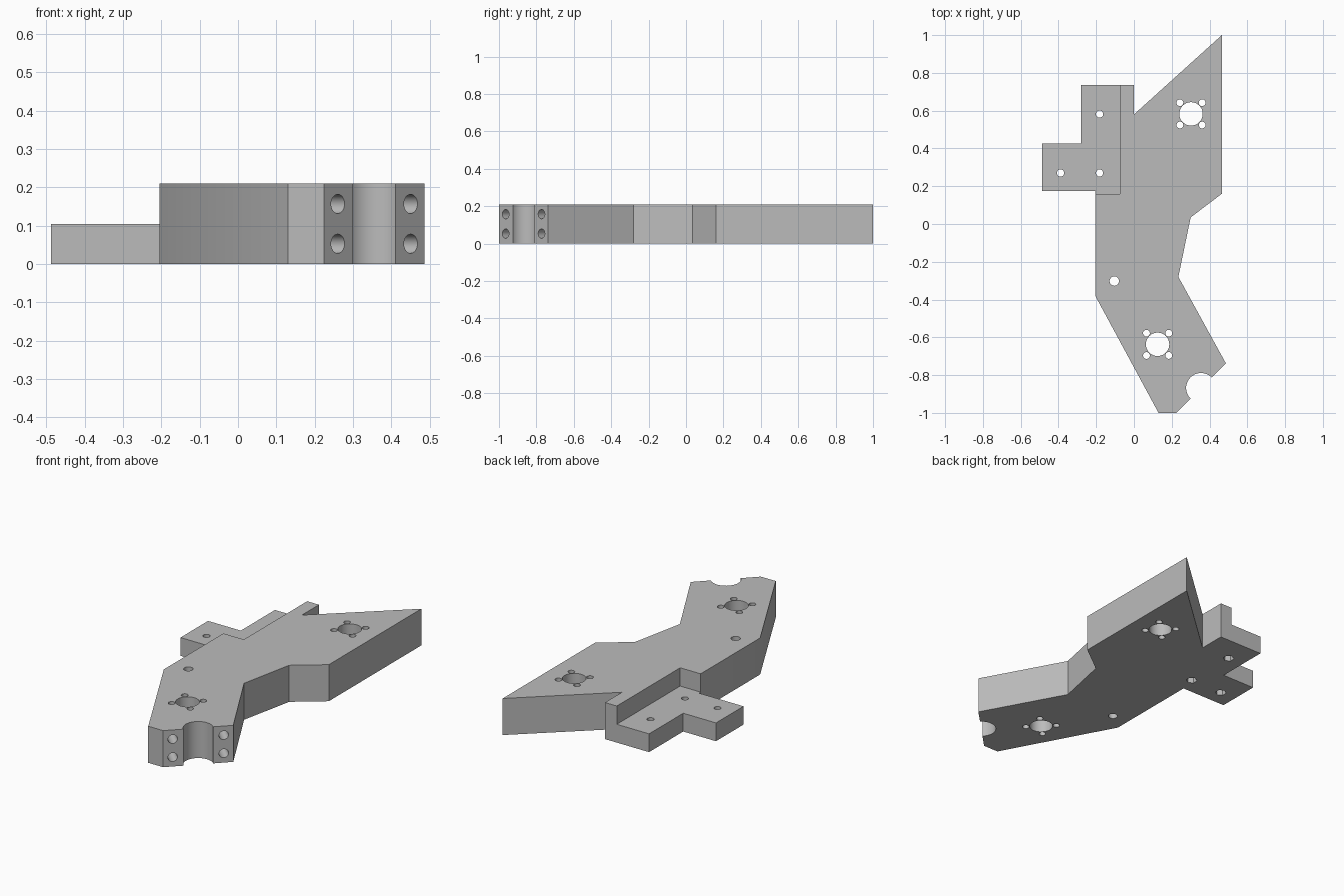
import bpy, bmesh, math
from mathutils import Matrix, Vector

HEIGHT = 0.21
LEDGE = 0.105

cube = bpy.data.objects.get("Cube")
if cube:
    bpy.data.objects.remove(cube, do_unlink=True)

grey = bpy.data.materials.new("matte grey")
grey.use_nodes = True
grey.diffuse_color = (0.5, 0.5, 0.5, 1)
grey.node_tree.nodes["Principled BSDF"].inputs["Base Color"].default_value = (0.5, 0.5, 0.5, 1)


def make_object(name, bm):
    bmesh.ops.recalc_face_normals(bm, faces=bm.faces)
    mesh = bpy.data.meshes.new(name)
    bm.to_mesh(mesh)
    bm.free()
    mesh.materials.append(grey)
    obj = bpy.data.objects.new(name, mesh)
    bpy.context.collection.objects.link(obj)
    return obj


def prism(name, outline, z0, z1):
    bm = bmesh.new()
    face = bm.faces.new([bm.verts.new((x, y, z0)) for x, y in outline])
    top = bmesh.ops.extrude_face_region(bm, geom=[face])["geom"]
    verts = [v for v in top if isinstance(v, bmesh.types.BMVert)]
    bmesh.ops.translate(bm, verts=verts, vec=(0, 0, z1 - z0))
    return make_object(name, bm)


def drill(centre, radius, depth, axis=(0, 0, 1), sides=32):
    """Cut a round (or polygonal) hole centred on a point."""
    bm = bmesh.new()
    turn = Vector(axis).to_track_quat("Z", "Y").to_matrix().to_4x4()
    bmesh.ops.create_cone(bm, cap_ends=True, segments=sides, radius1=radius,
                          radius2=radius, depth=depth,
                          matrix=Matrix.Translation(centre) @ turn)
    subtract(make_object("hole_cutter", bm))


def subtract(cutter):
    cutter.hide_render = True
    mod = plate.modifiers.new("cut", "BOOLEAN")
    mod.operation = "DIFFERENCE"
    mod.solver = "EXACT"
    mod.object = cutter
    bpy.ops.object.modifier_apply(modifier=mod.name)
    bpy.data.objects.remove(cutter, do_unlink=True)


# Angled plate together with the footprint of its side ledge
plate = prism("bracket_plate", [
    (0.465, 1.0), (0, 0.58), (0, 0.735), (-0.28, 0.735), (-0.28, 0.425),
    (-0.488, 0.425), (-0.488, 0.175), (-0.205, 0.175), (-0.205, -0.38),
    (0.13, -1.0), (0.225, -1.0), (0.486, -0.737), (0.235, -0.28),
    (0.30, 0.035), (0.465, 0.16)], 0, HEIGHT)
bpy.context.view_layer.objects.active = plate
plate.select_set(True)

# Lowered step on the side ledge
subtract(prism("ledge_cutter", [(-0.6, 0.16), (-0.075, 0.16), (-0.075, 0.9), (-0.6, 0.9)],
               LEDGE, 0.4))

# Two shaft holes, each with four screw holes around it
for x, y in [(0.302, 0.583), (0.125, -0.637)]:
    drill((x, y, LEDGE), 0.062, 0.5)
    for dx in (-0.059, 0.059):
        for dy in (-0.059, 0.059):
            drill((x + dx, y + dy, LEDGE), 0.018, 0.5)

# Single mounting hole
drill((-0.104, -0.302, LEDGE), 0.025, 0.5)

# Ledge screw holes with nut recesses underneath
for x, y in [(-0.182, 0.582), (-0.182, 0.27), (-0.389, 0.27)]:
    drill((x, y, LEDGE), 0.019, 0.5)
    drill((x, y, 0), 0.03, 0.08, sides=6)

# Half-round notch in the slanted end, with two blind holes on each side
end = Vector((0.355, -0.868, 0))
along = Vector((0.704, 0.71, 0))
inward = Vector((-0.71, 0.704, 0))
drill(end + Vector((0, 0, LEDGE)), 0.079, 0.5, sides=48)
for side in (-0.135, 0.135):
    for z in (0.053, 0.157):
        drill(end + along * side + Vector((0, 0, z)), 0.025, 0.4, axis=inward)

bpy.ops.object.shade_smooth_by_angle(angle=math.radians(30))
